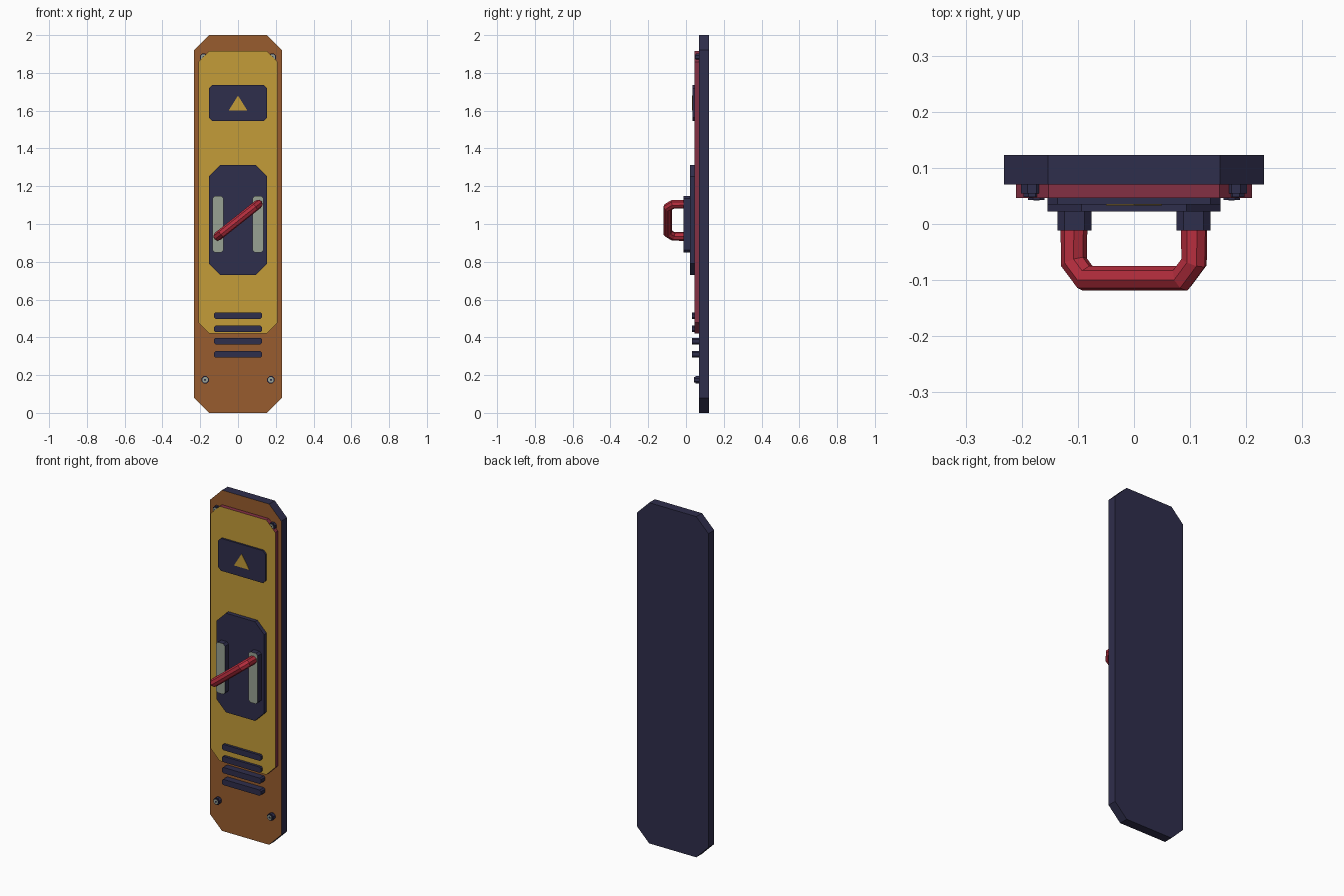
import bpy, bmesh, math
from mathutils import Vector

cube = bpy.data.objects.get("Cube")
if cube:
    bpy.data.objects.remove(cube, do_unlink=True)


def material(name, srgb):
    col = [((c / 255 + 0.055) / 1.055) ** 2.4 for c in srgb] + [1]
    m = bpy.data.materials.new(name)
    m.use_nodes = True
    m.diffuse_color = col
    m.node_tree.nodes["Principled BSDF"].inputs["Base Color"].default_value = col
    return m


navy = material("navy", (47, 46, 76))
brown = material("burnt orange", (152, 92, 46))
yellow = material("mustard yellow", (196, 156, 56))
maroon = material("maroon", (132, 48, 68))
red = material("red", (182, 46, 62))
grey = material("pale grey", (152, 162, 148))


def prism(name, outline, back, front, side_mat, front_mat):
    """Extrude an x-z outline along y; faces towards the front get front_mat."""
    bm = bmesh.new()
    face = bm.faces.new([bm.verts.new((x, back, z)) for x, z in outline])
    ext = bmesh.ops.extrude_face_region(bm, geom=[face])["geom"]
    moved = [v for v in ext if isinstance(v, bmesh.types.BMVert)]
    bmesh.ops.translate(bm, verts=moved, vec=(0, front - back, 0))
    bmesh.ops.recalc_face_normals(bm, faces=bm.faces)
    for f in bm.faces:
        f.material_index = 1 if f.normal.y < -0.5 else 0
    me = bpy.data.meshes.new(name)
    bm.to_mesh(me)
    bm.free()
    me.materials.append(side_mat)
    me.materials.append(front_mat)
    ob = bpy.data.objects.new(name, me)
    bpy.context.collection.objects.link(ob)
    return ob


def clipped(cx, half, z0, z1, cut):
    """Rectangle with its four corners cut off."""
    l, r = cx - half, cx + half
    return [(l + cut, z0), (r - cut, z0), (r, z0 + cut), (r, z1 - cut),
            (r - cut, z1), (l + cut, z1), (l, z1 - cut), (l, z0 + cut)]


def ring(cx, cz, radius, n=8):
    return [(cx + radius * math.cos(math.tau * (i + 0.5) / n),
             cz + radius * math.sin(math.tau * (i + 0.5) / n)) for i in range(n)]


# Layered plates
prism("back_plate", clipped(0, 0.232, 0, 2, 0.079), 0.123, 0.07, navy, brown)
prism("front_panel", clipped(0, 0.21, 0.42, 1.915, 0.058), 0.07, 0.046, maroon, yellow)
prism("handle_plate", clipped(0, 0.154, 0.73, 1.312, 0.06), 0.046, 0.022, navy, navy)

# Warning sign
prism("sign_plate", clipped(0, 0.154, 1.545, 1.735, 0.018), 0.046, 0.035, navy, navy)
prism("sign_triangle", [(-0.05, 1.6), (0.05, 1.6), (0, 1.68)], 0.035, 0.033, yellow, yellow)

# Vent slats
for i, z in enumerate((0.31, 0.38, 0.445, 0.515)):
    prism(f"vent_slat_{i + 1}", clipped(0, 0.127, z - 0.017, z + 0.017, 0.008),
          0.07, 0.031, navy, navy)

# Handle mounts and screws on both sides
for side, s in (("left", 1), ("right", -1)):
    prism(f"handle_mount_{side}", clipped(s * 0.106, 0.03, 0.85, 1.147, 0.012),
          0.022, -0.012, navy, grey)
    for row, x, z, front in (("upper", 0.182, 1.883, 0.048), ("lower", 0.174, 0.175, 0.043)):
        x *= s
        prism(f"{row}_screw_{side}", ring(x, z, 0.021), 0.07, front + 0.006, navy, navy)
        prism(f"{row}_screw_head_{side}", ring(x, z, 0.016), front + 0.006, front, navy, grey)
        prism(f"{row}_screw_socket_{side}", ring(x, z, 0.006), front, front - 0.001, navy, navy)

# Slanted grab handle
mid, along = Vector((0, 0, 1.02)), Vector((0.107, 0, 0.085))
half_path = [(1.0, 0.0), (1.0, -0.068), (0.8, -0.097)]
path = [(-t, y) for t, y in half_path] + [(t, y) for t, y in reversed(half_path)]
curve = bpy.data.curves.new("grab_handle", "CURVE")
curve.dimensions = "3D"
curve.bevel_depth = 0.024
curve.bevel_resolution = 2
curve.use_fill_caps = True
spline = curve.splines.new("POLY")
spline.points.add(len(path) - 1)
spline.use_smooth = False
for p, (t, y) in zip(spline.points, path):
    p.co = (*(mid + along * t + Vector((0, y, 0))), 1)
curve.materials.append(red)
handle = bpy.data.objects.new("grab_handle", curve)
bpy.context.collection.objects.link(handle)
bpy.context.view_layer.objects.active = handle
handle.select_set(True)
bpy.ops.object.convert(target="MESH")
